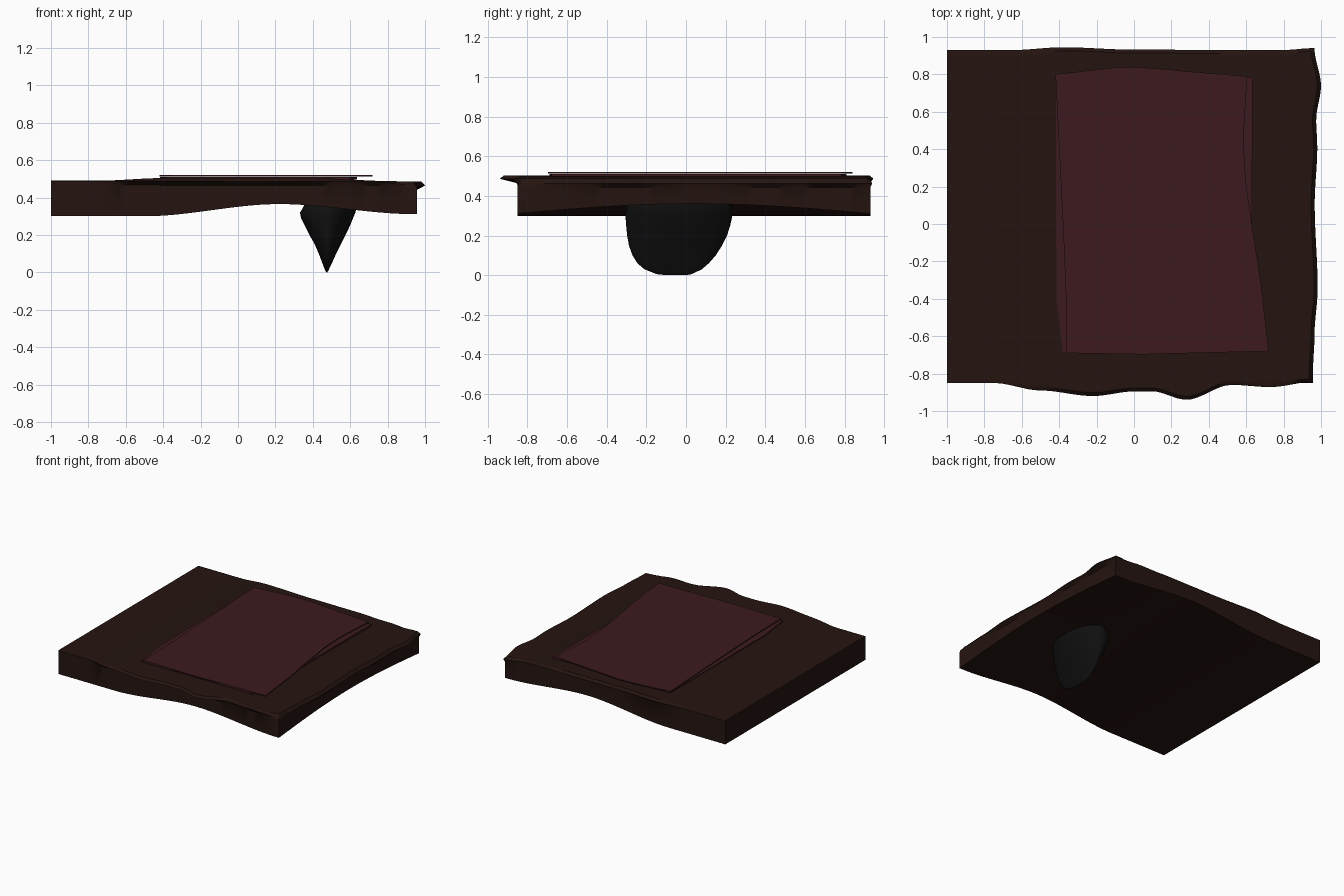
import bpy, bmesh, math

if "Cube" in bpy.data.objects:
    bpy.data.objects.remove(bpy.data.objects["Cube"])


def material(name, rgb):
    m = bpy.data.materials.new(name)
    m.diffuse_color = (*rgb, 1)
    m.use_nodes = True
    m.node_tree.nodes["Principled BSDF"].inputs["Base Color"].default_value = m.diffuse_color
    return m


def finish(bm, name, mat, angle=40):
    bmesh.ops.recalc_face_normals(bm, faces=bm.faces)
    me = bpy.data.meshes.new(name)
    bm.to_mesh(me)
    bm.free()
    ob = bpy.data.objects.new(name, me)
    bpy.context.collection.objects.link(ob)
    me.materials.append(mat)
    bpy.ops.object.select_all(action='DESELECT')
    ob.select_set(True)
    bpy.context.view_layer.objects.active = ob
    bpy.ops.object.shade_smooth_by_angle(angle=math.radians(angle))
    return ob


def curve(pts):
    """Smooth function through (position, value) points."""
    def f(x):
        if x <= pts[0][0]:
            return pts[0][1]
        for (a, p), (b, q) in zip(pts, pts[1:]):
            if x <= b:
                t = (x - a) / (b - a)
                return p + (q - p) * t * t * (3 - 2 * t)
        return pts[-1][1]
    return f


def bridge(bm, lower, upper):
    n = len(lower)
    for k in range(n):
        m = (k + 1) % n
        bm.faces.new((lower[k], lower[m], upper[m], upper[k]))


wood = material("dark_wood", (0.018, 0.007, 0.005))
paper = material("red_paper", (0.045, 0.010, 0.013))
black = material("black", (0.005, 0.005, 0.005))

# Slab edge outlines (upper lip) and height profiles
front = curve([(-.75, -.85), (-.5, -.89), (-.22, -.92), (0, -.895), (.1, -.895),
               (.28, -.94), (.52, -.86), (.73, -.872), (.95, -.845)])
back = curve([(-.65, .93), (-.38, .945), (0, .932), (.8, .93), (.95, .94)])
right = curve([(-.83, .955), (-.6, .965), (-.35, .982), (.1, .966), (.4, .98),
               (.55, .974), (.73, 1.0), (.93, .965)])
under = curve([(-.5, .30), (.22, .365), (.95, .311)])
arch = curve([(-.3, 0), (.3, .012), (.95, .05)])
top_z = curve([(-.75, .49), (-.4, .504), (.4, .503), (.85, .487)])
lip_z = curve([(-.8, .488), (.7, .486), (.97, .464)])

# Slab: gridded top and bottom joined through a recessed wall below the lip
bm = bmesh.new()
N = 56
params = [0, .01] + [.02 + .96 * k / (N - 4) for k in range(N - 3)] + [.99, 1]
n = len(params)
top, bot, neck = [], [], {}
for i, u in enumerate(params):
    rt, rb = [], []
    for j, v in enumerate(params):
        yb = -.85 + 1.78 * v
        xb = -1 + 1.958 * u
        xt = -1 + (right(yb) + 1) * u
        yt = front(xt) + (back(xt) - front(xt)) * v
        edge = j in (0, n - 1) or i == n - 1
        rt.append(bm.verts.new((xt, yt, lip_z(xt) if edge else top_z(xt))))
        bow = math.cos(math.pi * (v - .5))
        rb.append(bm.verts.new((xb, yb, under(xb) + arch(xb) * bow)))
        if edge or i == 0:
            neck[i, j] = bm.verts.new((xb, yb, lip_z(xt) - .022))
    top.append(rt)
    bot.append(rb)
for i in range(n - 1):
    for j in range(n - 1):
        for g in (top, bot):
            bm.faces.new((g[i][j], g[i + 1][j], g[i + 1][j + 1], g[i][j + 1]))
rim = ([(i, 0) for i in range(n - 1)] + [(n - 1, j) for j in range(n - 1)]
       + [(i, n - 1) for i in range(n - 1, 0, -1)] + [(0, j) for j in range(n - 1, 0, -1)])
mid = [neck[k] for k in rim]
bridge(bm, [bot[i][j] for i, j in rim], mid)
bridge(bm, mid, [top[i][j] for i, j in rim])
finish(bm, "slab", wood)


# Two thin sheets lying on the slab, the upper one slightly turned
def sheet(name, outline, z0, z1):
    b = bmesh.new()
    lo = [b.verts.new((x, y, z0)) for x, y in outline]
    hi = [b.verts.new((x, y, z1)) for x, y in outline]
    bridge(b, lo, hi)
    b.faces.new(lo[::-1])
    b.faces.new(hi)
    finish(b, name, paper)


sheet("lower_sheet", [(-.38, -.688), (.60, -.68), (.63, 0), (.635, .785),
                      (.3, .78), (.12, .81), (-.418, .795), (-.415, -.4)], .497, .511)
sheet("upper_sheet", [(-.36, -.69), (.05, -.697), (.72, -.68), (.68, -.32), (.63, 0),
                      (.597, .23), (.585, .45), (.605, .79), (.3, .815), (.12, .832),
                      (0, .84), (-.12, .835), (-.42, .80), (-.38, 0), (-.365, -.35)], .513, .521)

# Fin-shaped foot: lens sections tapering to a ridge (z, x0, x1, y0, y1)
bm = bmesh.new()
sections = [(0, .473, .477, -.10, 0), (.006, .468, .482, -.15, .03), (.03, .458, .492, -.21, .08),
            (.06, .447, .507, -.245, .115), (.1, .432, .525, -.27, .15), (.15, .41, .55, -.288, .182),
            (.2, .382, .575, -.297, .207), (.25, .357, .599, -.302, .223), (.29, .337, .615, -.305, .232),
            (.32, .331, .628, -.304, .236), (.34, .345, .632, -.30, .235), (.40, .37, .63, -.27, .21)]
rings = []
S = 40
for z, x0, x1, y0, y1 in sections:
    rings.append([bm.verts.new(((x0 + x1) / 2 + (x1 - x0) / 2 * math.cos(2 * math.pi * k / S),
                                (y0 + y1) / 2 + (y1 - y0) / 2 * math.sin(2 * math.pi * k / S), z))
                  for k in range(S)])
for a, b in zip(rings, rings[1:]):
    bridge(bm, a, b)
bm.faces.new(rings[0][::-1])
bm.faces.new(rings[-1])
finish(bm, "fin_foot", black, 60)
